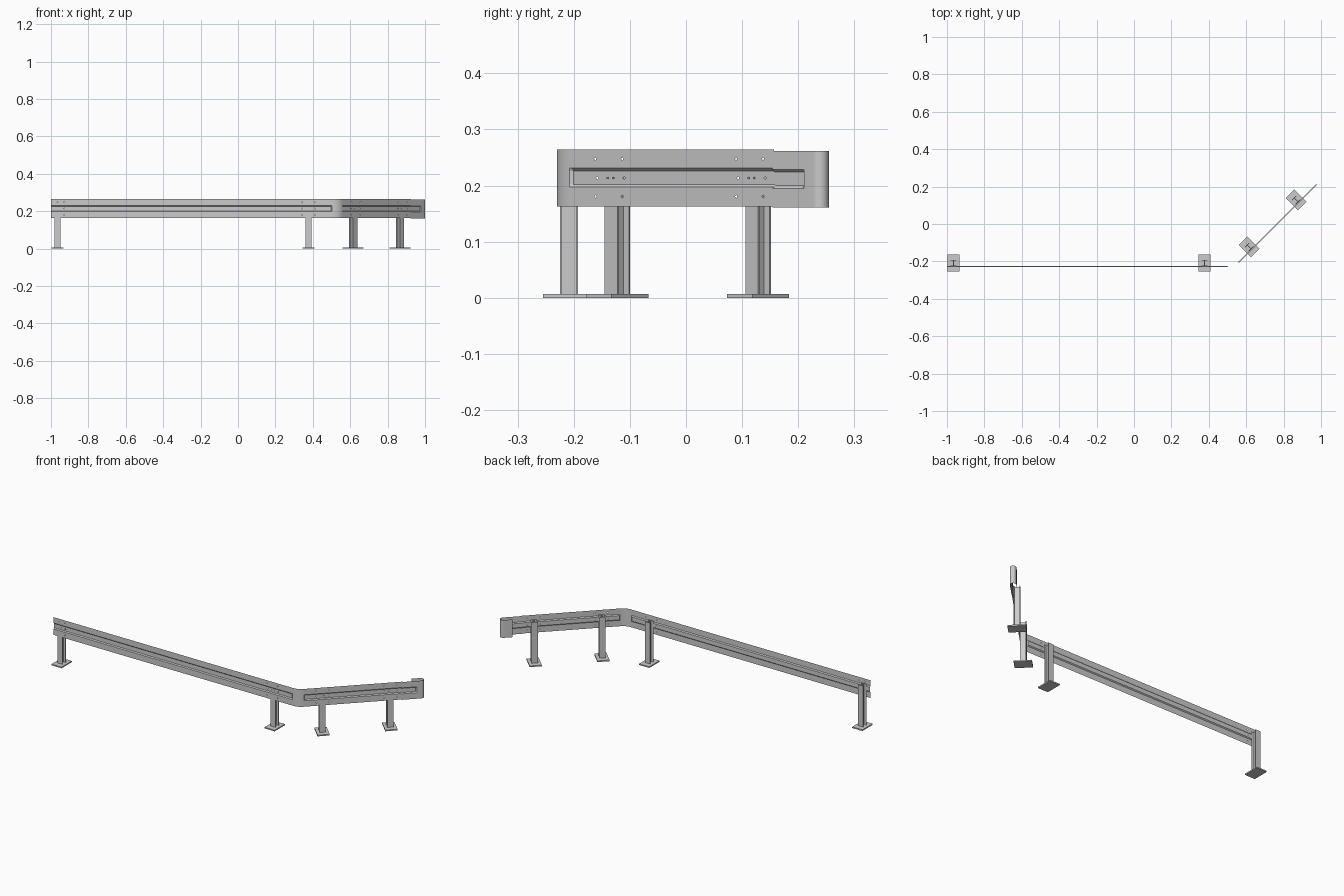
import bpy, bmesh, math
from mathutils import Vector, Matrix

if "Cube" in bpy.data.objects:
    bpy.data.objects.remove(bpy.data.objects["Cube"])

# Rail plan path as (length, left turn) segments, starting at the left end
CURL_R = 0.0155
BEND = 0.0724 * math.pi / 4
SEGS = [(1.508, 0), (BEND, math.pi / 4), (0.617, 0), (math.pi * CURL_R, math.pi), (0.045, 0)]
DEPTH, SLOPE = 0.005, 0.005
MID = 1.508 + BEND            # start of the angled straight
CURL = MID + 0.617            # start of the end curl
JOINT = 2.079                 # end cap begins here
CHANNELS = [(-0.1, 1.503), (1.566, 2.158)]
POSTS = [0.035, 1.377, 1.6655, 2.0205]


def frame(s):
    """Plan position, heading direction and backward normal at path length s."""
    p, th = Vector((-1.0, -0.23, 0)), 0.0
    for i, (length, turn) in enumerate(SEGS):
        d = s if i == len(SEGS) - 1 else min(s, length)
        n = Vector((-math.sin(th), math.cos(th), 0))
        t = Vector((math.cos(th), math.sin(th), 0))
        if turn:
            r = length / turn
            a = d / r
            p = p + t * r * math.sin(a) + n * r * (1 - math.cos(a))
            th += a
        else:
            p = p + t * d
        s -= d
        if s <= 1e-9:
            break
    return p, Vector((math.cos(th), math.sin(th), 0)), Vector((-math.sin(th), math.cos(th), 0))


def channel_depth(s):
    for a, b in CHANNELS:
        if a < s < b:
            return DEPTH * min(1, (s - a) / SLOPE, (b - s) / SLOPE)
    return 0.0


def make_object(name, bm, smooth=False):
    bmesh.ops.recalc_face_normals(bm, faces=bm.faces) if not smooth else None
    me = bpy.data.meshes.new(name)
    bm.to_mesh(me)
    bm.free()
    ob = bpy.data.objects.new(name, me)
    bpy.context.collection.objects.link(ob)
    if smooth:
        bpy.context.view_layer.objects.active = ob
        ob.select_set(True)
        bpy.ops.object.shade_smooth_by_angle(angle=0.4)
        ob.select_set(False)
    return ob


# Bolt holes along the rail, at three heights around every post
HOLES = [s + o for i, s in enumerate(POSTS) for o in ((0.0, 0.036) if i == 0 else (-0.034, 0.034))]
HOLE_Z = (0.1805, 0.2135, 0.2475)
H = 0.003


def sheet(name, s0, s1, dz=0.0, front=0.0):
    """Pressed sheet with a recessed centre channel and diamond bolt holes."""
    us = {s0, s1}
    for a, b in CHANNELS:
        us |= {a, a + SLOPE, b - SLOPE, b}
    for start, length, n in ((1.508, BEND, 8), (CURL, math.pi * CURL_R, 14)):
        us |= {start + length * i / n for i in range(n + 1)}
    for h in HOLES:
        us |= {h - H, h + H}
    us = sorted(u for u in us if s0 <= u <= s1)
    profile = [(0.163, 0), (0.197, 0), (0.202, 1), (0.226, 1), (0.231, 0), (0.264, 0)]
    for z in HOLE_Z:
        k = 1 if abs(z - 0.2135) < 0.01 else 0
        profile += [(z - H, k), (z + H, k)]
    profile.sort()

    bm = bmesh.new()
    grid = []
    for u in us:
        p, t, n = frame(u)
        d = channel_depth(u)
        grid.append([bm.verts.new(p + n * (d * k - front) + Vector((0, 0, z + dz))) for z, k in profile])
    for i in range(len(us) - 1):
        um = (us[i] + us[i + 1]) / 2
        for j in range(len(profile) - 1):
            zm = (profile[j][0] + profile[j + 1][0]) / 2
            q = [grid[i][j], grid[i + 1][j], grid[i + 1][j + 1], grid[i][j + 1]]
            hole = any(abs(um - h) < H for h in HOLES) and any(abs(zm - z) < H for z in HOLE_Z)
            if not hole:
                bm.faces.new(q)
                continue
            mids = [bm.verts.new((q[k].co + q[(k + 1) % 4].co) / 2) for k in range(4)]
            for k in range(4):
                bm.faces.new((q[k], mids[k], mids[k - 1]))
    return make_object(name, bm, True)


def prism(bm, pts, z0, z1):
    """Extrude a plan outline between two heights."""
    f = bm.faces.new([bm.verts.new((x, y, z0)) for x, y in pts])
    ext = bmesh.ops.extrude_face_region(bm, geom=[f])
    vs = [v for v in ext["geom"] if isinstance(v, bmesh.types.BMVert)]
    bmesh.ops.translate(bm, vec=(0, 0, z1 - z0), verts=vs)


# Guard rail and curled end cap
sheet("guard_rail", 0.0, JOINT + 0.003)
sheet("curled_end_cap", JOINT, CURL + math.pi * CURL_R + 0.045, -0.002, 0.0006)

# I-section posts with base plates and fixing bolts
W, D, T, WEB = 0.016, 0.016, 0.003, 0.002
half = [(-W, -D), (W, -D), (W, -D + T), (WEB, -D + T), (WEB, D - T), (W, D - T), (W, D)]
outline = half + [(-W, D), (-W, D - T), (-WEB, D - T), (-WEB, -D + T), (-W, -D + T)]
for i, s in enumerate(POSTS, 1):
    p, t, n = frame(s)
    place = Matrix.Translation(p + n * 0.0215) @ Matrix.Rotation(math.atan2(t.y, t.x), 4, 'Z')

    bm = bmesh.new()
    prism(bm, outline, 0.006, 0.24)
    make_object(f"post_{i}", bm).matrix_world = place

    bm = bmesh.new()
    prism(bm, [(-0.032, -0.046), (0.032, -0.046), (0.032, 0.046), (-0.032, 0.046)], 0.0, 0.007)
    make_object(f"base_plate_{i}", bm).matrix_world = place

    bm = bmesh.new()
    for x in ((0.008,) if i == 1 else (-0.007, 0.007)):
        m = Matrix.Translation((x, -0.0165, 0.2135)) @ Matrix.Rotation(math.pi / 2, 4, 'X')
        bmesh.ops.create_cone(bm, cap_ends=True, segments=6, radius1=0.0022, radius2=0.0022,
                              depth=0.004, matrix=m)
    make_object(f"rail_bolts_{i}", bm).matrix_world = place
